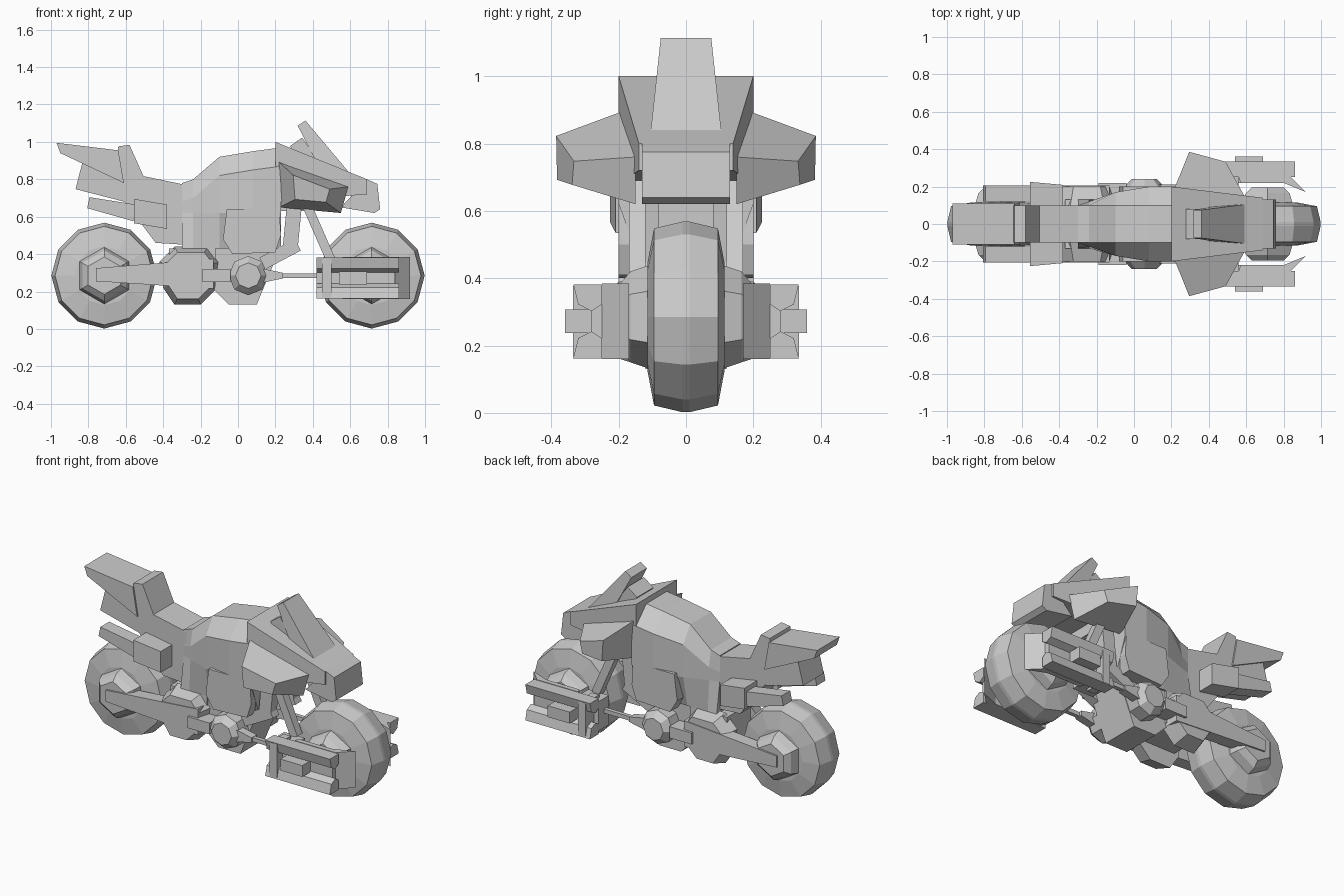
import bpy, bmesh, math
from mathutils import Vector

if "Cube" in bpy.data.objects:
    bpy.data.objects.remove(bpy.data.objects["Cube"])

SHADE = .6
AXLE_HEIGHT = .285
AXLE_OFFSET = .715
TYRE_RADIUS = .283
HUB_RADIUS = .157
POD_HEIGHT = .272

grey = bpy.data.materials.new("plain_grey")
grey.use_nodes = True
colour = (SHADE, SHADE, SHADE, 1)
grey.diffuse_color = colour
grey.node_tree.nodes["Principled BSDF"].inputs["Base Color"].default_value = colour


def loft(name, rings, mirror=False):
    """Skin a list of point rings and cap both ends."""
    bm = bmesh.new()
    loops = [[bm.verts.new(point) for point in ring] for ring in rings]
    for first, second in zip(loops, loops[1:]):
        for i in range(len(first)):
            bm.faces.new((first[i - 1], first[i], second[i], second[i - 1]))
    bm.faces.new(loops[0])
    bm.faces.new(reversed(loops[-1]))
    bmesh.ops.recalc_face_normals(bm, faces=bm.faces)
    mesh = bpy.data.meshes.new(name)
    bm.to_mesh(mesh)
    bm.free()
    mesh.materials.append(grey)
    part = bpy.data.objects.new(name, mesh)
    bpy.context.collection.objects.link(part)
    if mirror:
        part.modifiers.new("Mirror", "MIRROR").use_axis = (False, True, False)


def polygon(centre_a, centre_b, radius, sides):
    """Regular polygon with its first corner along the second axis."""
    angles = [math.tau * i / sides for i in range(sides)]
    return [(centre_a + radius * math.sin(t), centre_b + radius * math.cos(t)) for t in angles]


def prism(name, profile, inner, outer, shrink=1, rake=0):
    """Side profile (x, z) spanning the middle, or a mirrored pair when inner is set."""
    middle = sum((Vector(point) for point in profile), Vector((0, 0))) / len(profile)
    tip = []
    for point in profile:
        x, z = middle.lerp(Vector(point), shrink)
        tip.append((x, outer + rake * (x - middle.x), z))
    root = [(x, inner or -outer, z) for x, z in profile]
    loft(name, [root, tip], mirror=inner > 0)


def beam(name, start, end, thick, outer, inner=0, end_thick=None, flare=1, upright=False):
    """Straight bar in side view, tapering from start to end."""
    start, end = Vector(start), Vector(end)
    along = (end - start).normalized()
    across = Vector((0, 1)) if upright else Vector((-along.y, along.x))
    rings = []
    for point, depth, far in ((start, thick, outer), (end, end_thick or thick, outer * flare)):
        near = inner or -far
        low, high = point - across * depth / 2, point + across * depth / 2
        rings.append([(low.x, near, low.y), (low.x, far, low.y),
                      (high.x, far, high.y), (high.x, near, high.y)])
    loft(name, rings, mirror=inner > 0)


# Wheels: faceted tyres with bevelled hexagonal hubs
def wheel_part(name, x, half_section, sides):
    section = [(-y, r) for y, r in half_section] + [(y, r) for y, r in reversed(half_section)]
    rings = []
    for y, radius in section:
        rings.append([(a, y, b) for a, b in polygon(x, AXLE_HEIGHT, radius, sides)])
    loft(name, rings)


for label, x in (("rear", -AXLE_OFFSET), ("front", AXLE_OFFSET)):
    tread = [(.115, HUB_RADIUS), (.095, TYRE_RADIUS - .02), (.01, TYRE_RADIUS)]
    wheel_part(label + "_tyre", x, tread, sides=12)
    wheel_part(label + "_hub", x, [(.195, .1), (.165, .135), (.1, HUB_RADIUS)], sides=6)

# Tank body: spine height and shoulder width along the length
rings = []
for x, spine, shoulder in ((-.3, .78, .1), (-.24, .8, .12), (-.1, .92, .17),
                           (.08, .95, .2), (.23, .97, .2)):
    half = [(.1, spine), (shoulder, spine - .1), (shoulder, .62), (.13, .43)]
    rings.append([(x, y, z) for y, z in half] + [(x, -y, z) for y, z in reversed(half)])
loft("tank_body", rings)

# Seat and tail
prism("seat", [(-.52, .82), (-.28, .77), (-.28, .45), (-.44, .46), (-.62, .7)],
      inner=0, outer=.1)
beam("seat_back", start=(-.61, .98), end=(-.58, .75), thick=.06, end_thick=.2, outer=.1)
beam("tail_base", start=(-.85, .82), end=(-.5, .73), thick=.15, outer=.1)
prism("tail", [(-.97, .995), (-.64, .955), (-.61, .78), (-.95, .94)], inner=0, outer=.11)

# Exhausts under the tail
beam("exhaust_box", start=(-.555, .63), end=(-.38, .6), thick=.13,
     inner=.1, outer=.225, flare=.93, upright=True)
beam("exhaust_pipe", start=(-.8, .675), end=(-.55, .62), thick=.06, end_thick=.09,
     inner=.12, outer=.205)

# Engine and frame
prism("engine_panel", [(-.06, .64), (.22, .64), (.23, .5), (.2, .41), (-.03, .4), (-.08, .48)],
      inner=.1, outer=.2)
prism("engine_block", [(-.2, .45), (-.14, .22), (-.05, .13), (.1, .13), (.22, .42)],
      inner=0, outer=.12)
beam("down_tube_upper", start=(.3, .65), end=(.28, .44), thick=.08, inner=.08, outer=.14)
beam("down_tube_lower", start=(.32, .45), end=(.13, .35), thick=.07, inner=.08, outer=.14)
beam("steering_head", start=(.2, .68), end=(.38, .68), thick=.1, outer=.1)

# Swing arm: long tapered blades on a chamfered root block
beam("swing_arm", start=(-.76, .29), end=(-.13, .295), thick=.07, end_thick=.16,
     inner=.125, outer=.205, upright=True)
prism("swing_arm_root", [(-.42, .36), (-.34, .44), (-.16, .44), (-.1, .36), (-.12, .21),
                         (-.2, .13), (-.34, .13), (-.4, .22)],
      inner=.1, outer=.2, shrink=.8)
beam("swing_arm_bridge", start=(-.37, .33), end=(-.12, .33), thick=.2, outer=.13)

# Footrest pods with control rods
pod = polygon(.055, AXLE_HEIGHT, .105, 8)
prism("foot_pod", pod, inner=.1, outer=.2)
prism("foot_pod_cap", pod, inner=.2, outer=.24, shrink=.65)
beam("pod_link", start=(-.19, AXLE_HEIGHT), end=(-.04, AXLE_HEIGHT), thick=.07,
     inner=.12, outer=.22)
beam("rod_socket", start=(.12, AXLE_HEIGHT), end=(.24, AXLE_HEIGHT), thick=.08, end_thick=.03,
     inner=.16, outer=.21)
beam("control_rod", start=(.22, AXLE_HEIGHT), end=(.47, AXLE_HEIGHT), thick=.025,
     inner=.175, outer=.2)

# Front fairing, nose and raked side wings
beam("fairing", start=(.2, .84), end=(.69, .76), thick=.32, end_thick=.08,
     outer=.2, flare=.7, upright=True)
prism("nose", [(.69, .8), (.745, .775), (.76, .64), (.73, .62), (.55, .65)],
      inner=0, outer=.13)
prism("side_wing", [(.2, .91), (.59, .76), (.55, .62), (.22, .65)],
      inner=.15, outer=.36, shrink=.5, rake=-.27)

# Windscreen and dash
beam("windscreen", start=(.34, 1.1), end=(.54, .8), thick=.05, end_thick=.13,
     outer=.075, flare=1.4)
beam("dash", start=(.31, 1), end=(.38, .9), thick=.08, outer=.08)

# Fork
beam("fork", start=(.36, .68), end=(.5, .36), thick=.05, inner=.12, outer=.17)

# Twin-barrel pods beside the front wheel
beam("pod_mount", start=(.42, POD_HEIGHT), end=(.56, POD_HEIGHT), thick=.18,
     inner=.15, outer=.25)
beam("pod_bracket", start=(.45, POD_HEIGHT), end=(.5, POD_HEIGHT), thick=.21,
     inner=.2, outer=.335)
beam("pod_core", start=(.5, POD_HEIGHT), end=(.84, POD_HEIGHT), thick=.13,
     inner=.22, outer=.28)
beam("pod_clamp", start=(.54, POD_HEIGHT), end=(.69, POD_HEIGHT), thick=.07,
     inner=.24, outer=.36)
barrel = [(.25, .11), (.335, .11), (.32, .05), (.28, .03), (.25, .05)]
for label, side in (("upper", 1), ("lower", -1)):
    rings = [[(x, y, POD_HEIGHT + side * rise) for y, rise in barrel] for x in (.42, .86)]
    loft(label + "_barrel", rings, mirror=True)

# Slanted deflector ahead of each pod
plan = [(.92, .17), (.84, .25), (.56, .25), (.57, .22), (.8, .22)]
loft("deflector", [[(x, y, z) for x, y in plan] for z in (.16, .385)], mirror=True)
